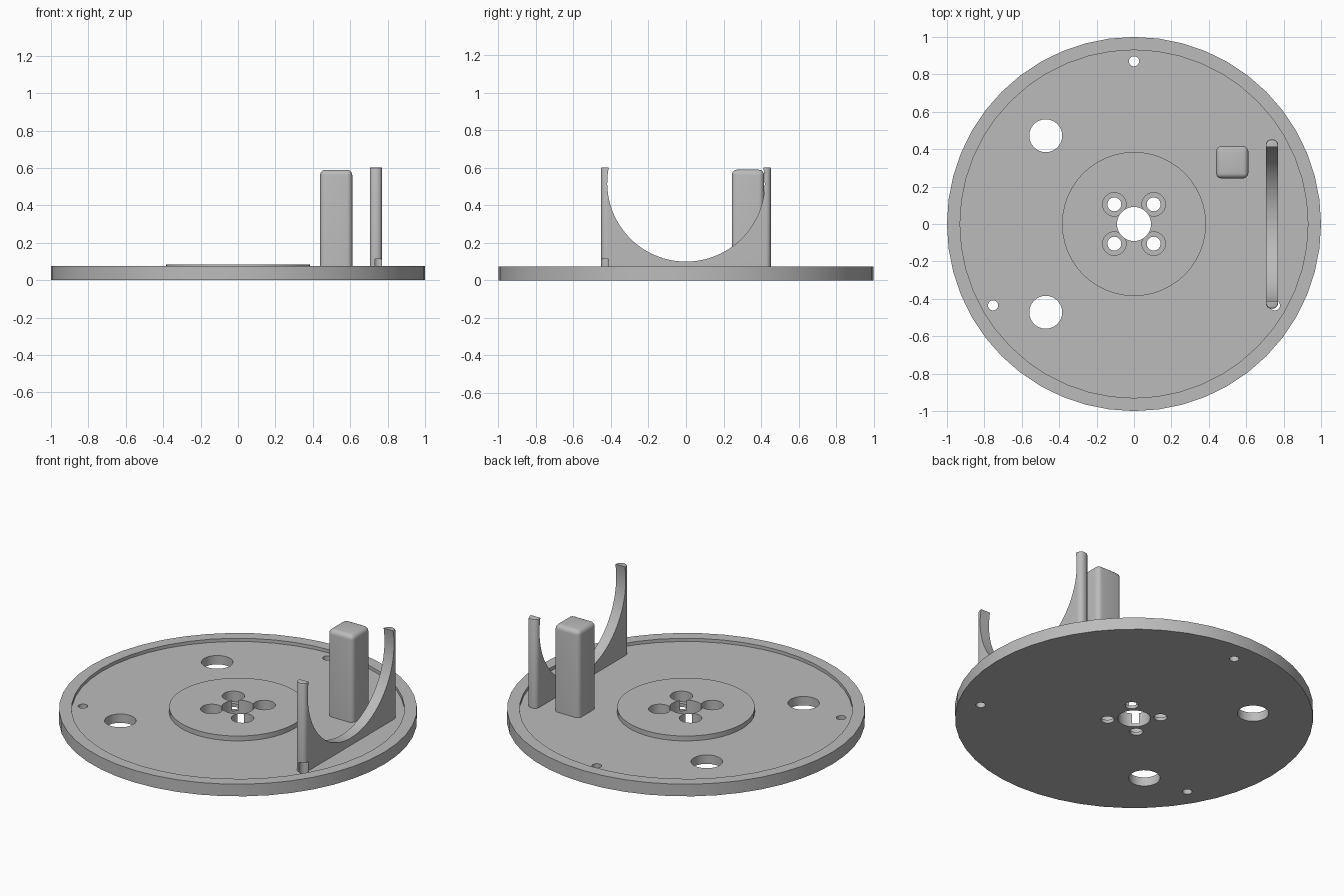
import bpy, bmesh
from math import cos, sin, pi, asin, radians

cube = bpy.data.objects.get("Cube")
if cube:
    bpy.data.objects.remove(cube, do_unlink=True)

grey = bpy.data.materials.new("plain_grey")
grey.use_nodes = True
colour = (0.5, 0.5, 0.5, 1)
grey.diffuse_color = colour
grey.node_tree.nodes["Principled BSDF"].inputs["Base Color"].default_value = colour

FLOOR, RIM, BOSS = 0.055, 0.075, 0.085


def make_object(name, bm):
    bmesh.ops.recalc_face_normals(bm, faces=bm.faces)
    mesh = bpy.data.meshes.new(name)
    bm.to_mesh(mesh)
    bm.free()
    obj = bpy.data.objects.new(name, mesh)
    bpy.context.collection.objects.link(obj)
    mesh.materials.append(grey)
    return obj


def activate(obj):
    bpy.ops.object.select_all(action='DESELECT')
    obj.select_set(True)
    bpy.context.view_layer.objects.active = obj


def smooth(obj):
    activate(obj)
    bpy.ops.object.shade_smooth_by_angle(angle=radians(35))


def lathe(name, profile, steps):
    bm = bmesh.new()
    rings = [[bm.verts.new((r * cos(2 * pi * i / steps), r * sin(2 * pi * i / steps), z))
              for i in range(steps)] for r, z in profile]
    for k, ring in enumerate(rings):
        above = rings[(k + 1) % len(rings)]
        for i in range(steps):
            j = (i + 1) % steps
            bm.faces.new((ring[i], ring[j], above[j], above[i]))
    return make_object(name, bm)


def drill(target, x, y, radius, bottom, top):
    bm = bmesh.new()
    bmesh.ops.create_cone(bm, cap_ends=True, segments=32, radius1=radius,
                          radius2=radius, depth=top - bottom)
    bmesh.ops.translate(bm, verts=bm.verts, vec=(x, y, (top + bottom) / 2))
    cutter = make_object("hole_cutter", bm)
    cutter.hide_render = True
    activate(target)
    mod = target.modifiers.new("hole", 'BOOLEAN')
    mod.operation, mod.solver, mod.object = 'DIFFERENCE', 'EXACT', cutter
    bpy.ops.object.modifier_apply(modifier=mod.name)
    bpy.data.objects.remove(cutter, do_unlink=True)


# Round base with raised rim, recessed floor, central boss and bore
base = lathe("base_disc", [(0.091, 0), (1, 0), (1, RIM), (0.93, RIM), (0.93, FLOOR),
                           (0.385, FLOOR), (0.385, BOSS), (0.091, BOSS)], 48)

# Counterbored screw holes around the bore
for sx in (-1, 1):
    for sy in (-1, 1):
        drill(base, sx * 0.105, sy * 0.105, 0.063, 0.02, 0.2)
        drill(base, sx * 0.105, sy * 0.105, 0.037, -0.1, 0.2)

# Two large holes and three small mounting holes
for sy in (-1, 1):
    drill(base, -0.472, sy * 0.472, 0.088, -0.1, 0.2)
mounts = [(0.87 * cos(radians(a)), 0.87 * sin(radians(a))) for a in (90, 210, 330)]
for x, y in mounts:
    drill(base, x, y, 0.027, -0.1, 0.2)
smooth(base)

# Square post with rounded sides and top
bm = bmesh.new()
bmesh.ops.create_cube(bm, size=1)
bmesh.ops.scale(bm, verts=bm.verts, vec=(0.172, 0.172, 0.54))
bmesh.ops.translate(bm, verts=bm.verts, vec=(0.525, 0.33, 0.32))
edges = [e for e in bm.edges if max(v.co.z for v in e.verts) > 0.3]
bmesh.ops.bevel(bm, geom=edges, offset=0.028, segments=5, profile=0.5, affect='EDGES')
smooth(make_object("square_post", bm))

# Cradle plate with a circular scoop between two upright tips
X0, X1, END, TOP = 0.705, 0.77, 0.452, 0.603
SCOOP, CENTRE = 0.42, 0.52
start = asin((TOP - CENTRE) / SCOOP)
sweep = pi + 2 * start
steps = 48
outline = [(-END, TOP), (-END, 0.05), (END, 0.05), (END, TOP)]
outline += [(SCOOP * cos(start - sweep * i / steps),
             CENTRE + SCOOP * sin(start - sweep * i / steps)) for i in range(steps + 1)]
bm = bmesh.new()
side = bm.faces.new([bm.verts.new((X0, y, z)) for y, z in outline])
new = bmesh.ops.extrude_face_region(bm, geom=[side])["geom"]
bmesh.ops.translate(bm, verts=[v for v in new if isinstance(v, bmesh.types.BMVert)],
                    vec=(X1 - X0, 0, 0))
bmesh.ops.recalc_face_normals(bm, faces=bm.faces)
ends = [e for e in bm.edges if all(abs(v.co.y) > END - 0.001 for v in e.verts)
        and abs(e.verts[0].co.z - e.verts[1].co.z) > 0.1]
bmesh.ops.bevel(bm, geom=ends, offset=0.028, segments=5, profile=0.5, affect='EDGES')
tips = [e for e in bm.edges if all(v.co.z > TOP - 0.001 for v in e.verts)
        and all(abs(v.co.y) > SCOOP + 0.001 for v in e.verts)
        and len(e.link_faces) == 2]
bmesh.ops.bevel(bm, geom=tips, offset=0.008, segments=2, profile=0.5, affect='EDGES')
cradle = make_object("cradle_plate", bm)
drill(cradle, mounts[2][0], mounts[2][1], 0.027, -0.1, 0.113)
smooth(cradle)
